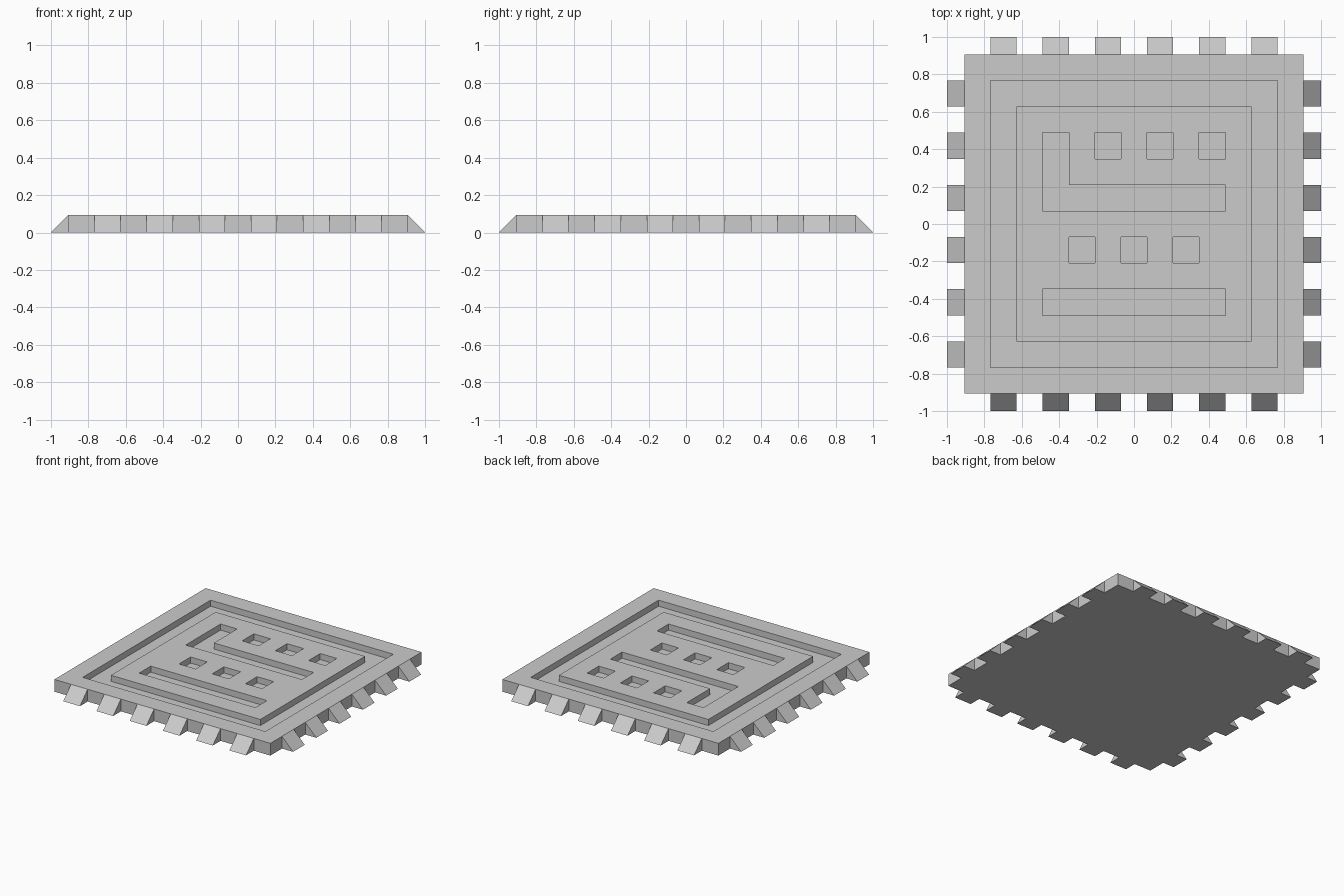
import bpy, bmesh, math
from mathutils import Matrix, Vector

if "Cube" in bpy.data.objects:
    bpy.data.objects.remove(bpy.data.objects["Cube"])

U = 2 / (13 + 4 / 3)      # one cell of the 13 x 13 layout
H = U * 2 / 3             # plate height and tooth reach
DEPTH = H / 2             # groove depth
HALF = 6.5 * U


def make_object(name, bm):
    bmesh.ops.recalc_face_normals(bm, faces=bm.faces[:])
    mesh = bpy.data.meshes.new(name)
    bm.to_mesh(mesh)
    bm.free()
    obj = bpy.data.objects.new(name, mesh)
    bpy.context.collection.objects.link(obj)
    return obj


def is_groove(i, j):
    """Cells counted from the plate centre."""
    if max(abs(i), abs(j)) == 5:                 # square border channel
        return True
    rows = {3: (-3, -1, 1, 3), 2: (-3,), 1: range(-3, 4),
            -1: (-2, 0, 2), -3: range(-3, 4)}
    return i in rows.get(j, ())


# Plate: gridded top, side walls and bottom, then sunken grooves
bm = bmesh.new()
bmesh.ops.create_grid(bm, x_segments=13, y_segments=13, size=HALF,
                      matrix=Matrix.Translation((0, 0, H)))
grooves = []
for f in bm.faces:
    c = f.calc_center_median()
    if is_groove(round(c.x / U), round(c.y / U)):
        grooves.append(f)

rim = [e for e in bm.edges if e.is_boundary]
walls = bmesh.ops.extrude_edge_only(bm, edges=rim)["geom"]
for v in walls:
    if isinstance(v, bmesh.types.BMVert):
        v.co.z = 0
bmesh.ops.holes_fill(bm, edges=[e for e in bm.edges if e.is_boundary], sides=0)

sunk = bmesh.ops.extrude_face_region(bm, geom=grooves)["geom"]
for v in sunk:
    if isinstance(v, bmesh.types.BMVert):
        v.co.z -= DEPTH
old = [f for f in grooves if f.is_valid and f.calc_center_median().z > H - DEPTH / 2]
bmesh.ops.delete(bm, geom=old, context="FACES")
make_object("plate", bm)

# Edge teeth: six sloped wedges on each of the four sides
bm = bmesh.new()
profile = [(HALF, 0), (HALF + H, 0), (HALF, H)]
for side in range(4):
    turn = Matrix.Rotation(side * math.pi / 2, 4, "Z")
    for k in (-5, -3, -1, 1, 3, 5):
        ends = [[bm.verts.new(turn @ Vector((x, (k + s) * U, z))) for x, z in profile]
                for s in (-0.5, 0.5)]
        a, b = ends
        bm.faces.new(a)
        bm.faces.new(b[::-1])
        for n in range(3):
            m = (n + 1) % 3
            bm.faces.new((a[n], b[n], b[m], a[m]))
make_object("edge_teeth", bm)
